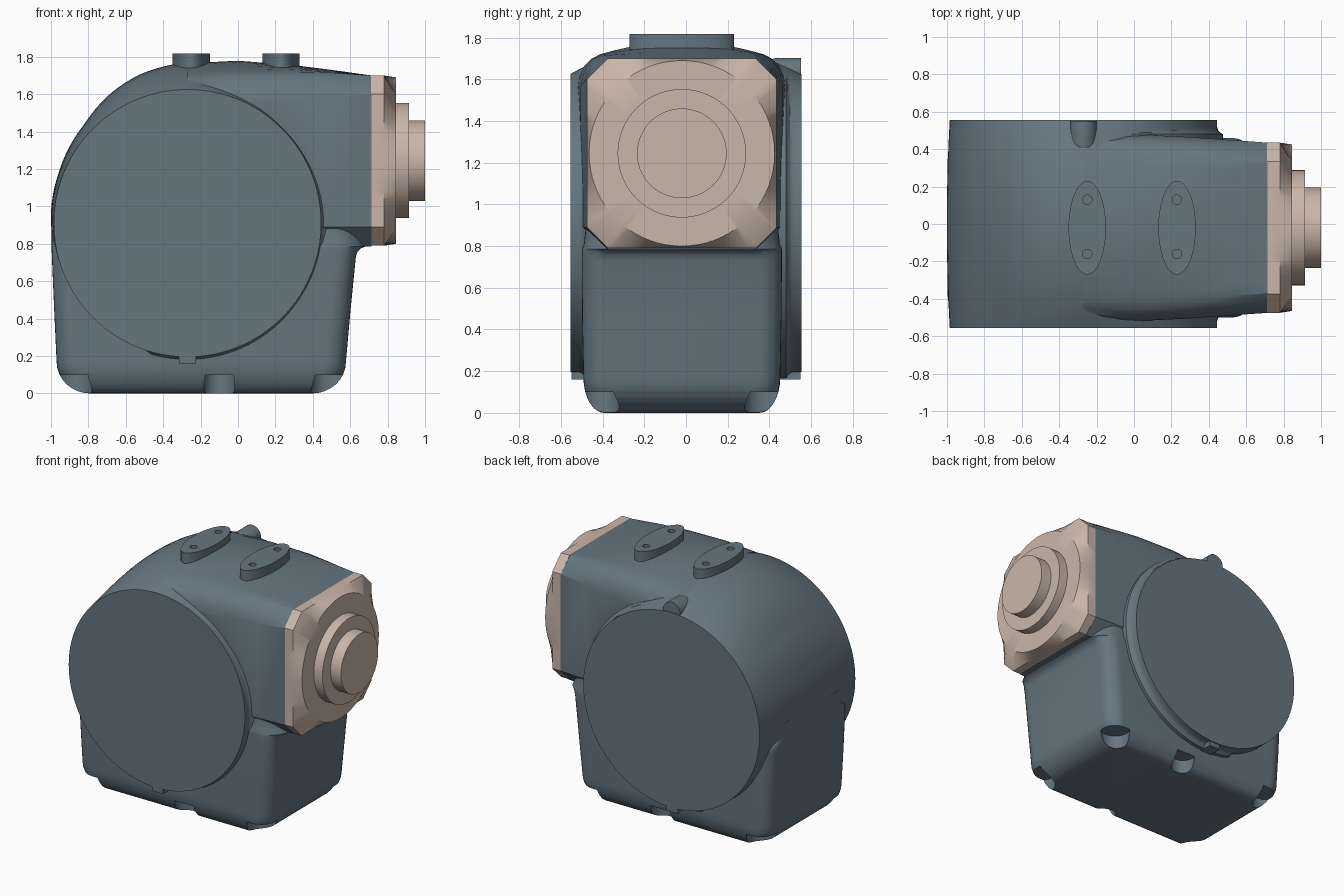
import bpy, bmesh
from math import cos, sin, pi, radians, degrees, atan2

if "Cube" in bpy.data.objects:
    bpy.data.objects.remove(bpy.data.objects["Cube"])

YC = -0.02  # centre line of block, neck and flange


def material(name, rgb):
    m = bpy.data.materials.new(name)
    m.diffuse_color = (*rgb, 1)
    m.use_nodes = True
    m.node_tree.nodes["Principled BSDF"].inputs["Base Color"].default_value = m.diffuse_color
    return m


def loft(name, rings):
    bm = bmesh.new()
    vs = [[bm.verts.new(p) for p in r] for r in rings]
    n = len(vs[0])
    for a, b in zip(vs, vs[1:]):
        for i in range(n):
            j = (i + 1) % n
            bm.faces.new((a[i], a[j], b[j], b[i]))
    bm.faces.new(vs[0])
    bm.faces.new(vs[-1])
    bmesh.ops.recalc_face_normals(bm, faces=bm.faces)
    me = bpy.data.meshes.new(name)
    bm.to_mesh(me)
    bm.free()
    ob = bpy.data.objects.new(name, me)
    bpy.context.collection.objects.link(ob)
    return ob


def column(name, x, y, z0, z1, rx, ry, n=48):
    return loft(name, [[(x + rx * cos(2 * pi * i / n), y + ry * sin(2 * pi * i / n), z)
                        for i in range(n)] for z in (z0, z1)])


def activate(ob):
    bpy.ops.object.select_all(action='DESELECT')
    ob.select_set(True)
    bpy.context.view_layer.objects.active = ob


def boolean(ob, tool, op):
    activate(ob)
    m = ob.modifiers.new(op, 'BOOLEAN')
    m.operation, m.solver, m.object = op, 'EXACT', tool
    bpy.ops.object.modifier_apply(modifier=m.name)
    bpy.data.objects.remove(tool, do_unlink=True)


def interp(table, t):
    for (a, u), (b, v) in zip(table, table[1:]):
        if a <= t <= b:
            return u + (v - u) * (t - a) / (b - a)


# Drum: round end faces swelling to a crowned back and top
CROWN = [(0, .715), (45, .73), (90, .86), (108, .835), (121, .806), (136, .765),
         (158, .74), (180, .73), (200, .715), (360, .715)]


def drum_ring(y):
    f = 1 - min(1, abs(y) / .555) ** 2.2
    flare = .715 + .03 * max(0, min(1, (.515 - abs(y)) / .035)) ** 2
    ring = []
    for i in range(120):
        a = 2 * pi * i / 120
        r = max(.715 + (interp(CROWN, 3 * i) - .715) * f, flare if cos(a) > -.3 else 0)
        ring.append((-.27 + r * cos(a), y, .91 + r * sin(a)))
    return ring


half = [.1, .2, .3, .37, .42, .46, .48, .49, .5, .515, .555]
body = loft("gear_housing", [drum_ring(y) for y in [-h for h in half[::-1]] + [0] + half])


# Base block: stacked rounded rectangles with a filleted foot
def block_ring(z, x0, x1, w, r):
    ring = []
    for k, (cx, cy) in enumerate([(x1 - r, w - r), (x0 + r, w - r),
                                  (x0 + r, r - w), (x1 - r, r - w)]):
        for s in range(9):
            a = pi / 2 * (k + s / 8)
            ring.append((cx + r * cos(a), YC + cy + r * sin(a), z))
    return ring


rings = []
for i in range(9):
    a = pi / 2 * i / 8
    g = 1 - sin(a)
    rings.append(block_ring(.17 * (1 - cos(a)), -.97 + .18 * g, .577 - .18 * g,
                            .472 - .1 * g, .11 - .03 * g))
rings += [block_ring(*v) for v in [(.45, -.983, .602, .478, .11), (.73, -.995, .63, .48, .11),
                                   (.755, -.996, .638, .48, .115), (.775, -.996, .655, .48, .14),
                                   (.785, -.997, .68, .48, .17), (.81, -.997, .68, .47, .18),
                                   (.905, -.998, .65, .46, .15)]]
boolean(body, loft("base_block", rings), 'UNION')


# Neck: crowned section changing into the chamfered square of the flange
def neck_ring(x, top, crown, w, low, bulge):
    e = w - .105
    pts = [(e * k / 6, top - crown * (k / 6) ** 2) for k in range(7)]
    y0, z0 = pts[-1]
    for t in (.25, .5, .75, 1):
        b = bulge * sin(pi * t)
        pts.append((y0 + (w - y0) * t + b * .8, z0 + (low - z0) * t + b))
    pts += [(w, .89), (w - .1, .787)]
    return [(x, YC + y, z) for y, z in pts] + [(x, YC - y, z) for y, z in pts[:0:-1]]


boolean(body, loft("neck", [neck_ring(*v) for v in [
    (-.27, 1.765, .065, .5, 1.6, .01), (0, 1.779, .06, .5, 1.56, .025),
    (.3, 1.755, .035, .485, 1.57, .025), (.5, 1.73, .015, .47, 1.585, .015),
    (.715, 1.70, 0, .455, 1.6, 0)]]), 'UNION')

# Rounded rib over the rear face and small drain tabs under both faces
rib = [[(-.27 + r * cos(2 * pi * i / 32), y, 1.632 + r * sin(2 * pi * i / 32))
        for i in range(32)] for y, r in [(.34, .03), (.39, .06), (.43, .07), (.552, .07)]]
boolean(body, loft("rear_rib", rib), 'UNION')
for s in (-1, 1):
    tab = [[(-.27 + x, s * y, z) for x, z in [(-.045, .16), (.045, .16), (.045, .23), (-.045, .23)]]
           for y in (.4, .548)]
    boolean(body, loft("drain_tab", tab), 'UNION')

# Oval top pads with screw holes
for x in (-.25, .23):
    boolean(body, column("top_pad", x, YC, 1.65, 1.818, .1, .25, 64), 'UNION')
    for y in (.13, -.16):
        boolean(body, column("screw_hole", x, y, 1.76, 1.9, .025, .025, 24), 'DIFFERENCE')

# Foot notches
for s in (-1, 1):
    for x, r, y in [(-.88, .1, .4), (-.1, .083, .43), (.49, .1, .4)]:
        boolean(body, column("foot_notch", x, YC + s * y, -.1, .1, r, r), 'DIFFERENCE')

# Output flange: chamfered plate blending to a disc, then two steps
corner = degrees(atan2(.355, .455))
angles = sorted([5 * i for i in range(72)] +
                [q + c for q in (0, 90, 180, 270) for c in (corner, 90 - corner)])


def flange_ring(x, r=None):
    ring = []
    for d in angles:
        c, s = cos(radians(d)), sin(radians(d))
        p = r or min(.455 / max(abs(c), abs(s)), .81 / (abs(c) + abs(s)))
        ring.append((x, YC + p * c, 1.245 + p * s))
    return ring


flange = loft("output_flange", [flange_ring(*v) for v in [
    (.71,), (.78,), (.845, .445), (.845, .308), (.915, .308), (.915, .215), (1, .215)]])

for ob, m in [(body, material("slate", (.13, .18, .215))),
              (flange, material("beige", (.6, .47, .4)))]:
    ob.data.materials.clear()
    ob.data.materials.append(m)
    for p in ob.data.polygons:
        p.material_index = 0
    activate(ob)
    bpy.ops.object.shade_smooth_by_angle(angle=radians(30))
